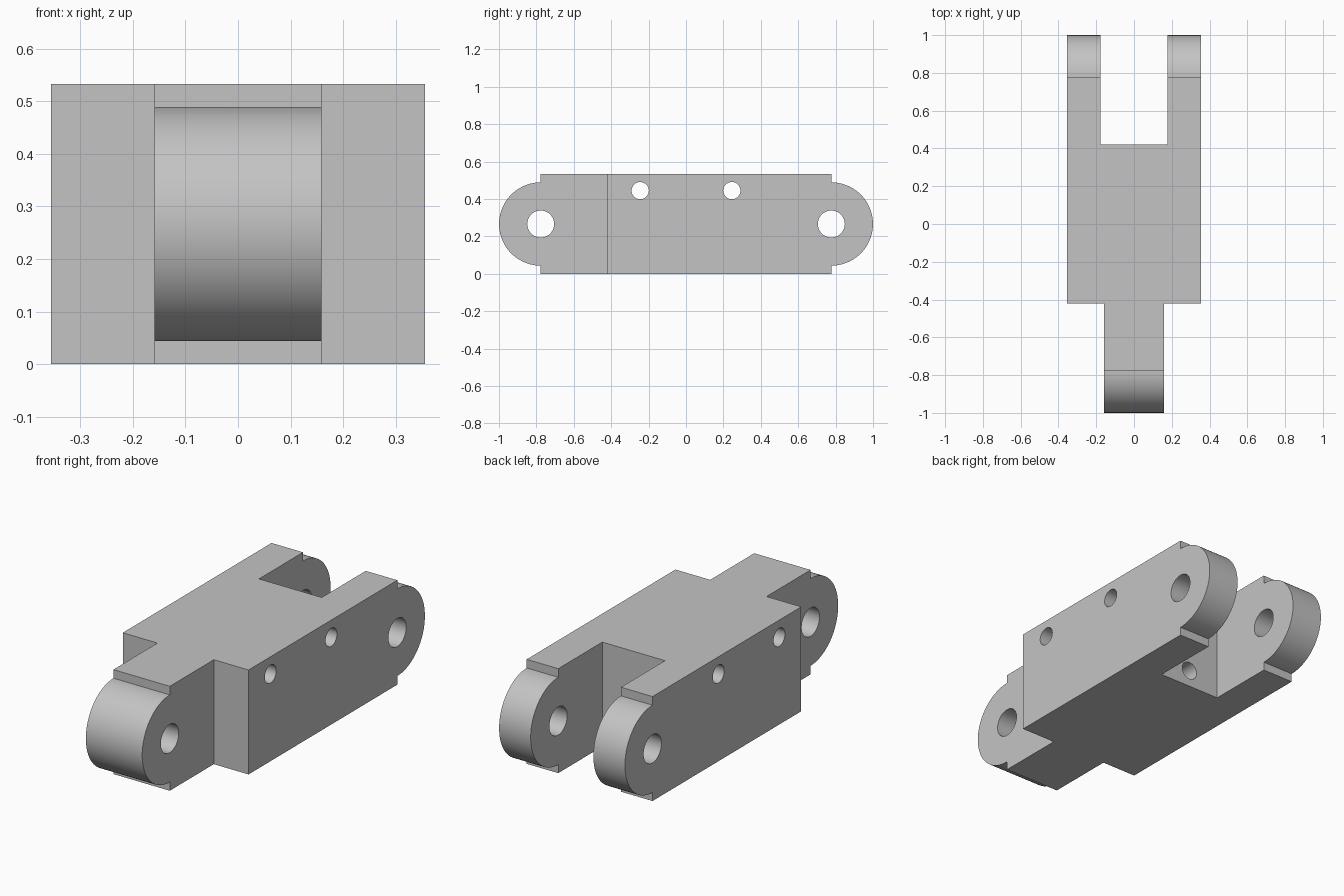
import bpy
import bmesh
from math import sin, cos, pi, radians
from mathutils import Matrix, Vector

cube = bpy.data.objects.get("Cube")
if cube:
    bpy.data.objects.remove(cube, do_unlink=True)

HALF_W, HEIGHT = 0.355, 0.533
MID_Z = HEIGHT / 2
PIVOT_Y, END_R = 0.777, 0.2225
SHOULDER = 0.422          # where the fork slot and the tongue begin
TONGUE, SLOT = 0.159, 0.177

grey = bpy.data.materials.new("plain grey")
grey.use_nodes = True
colour = (0.55, 0.55, 0.55, 1)
grey.diffuse_color = colour
grey.node_tree.nodes["Principled BSDF"].inputs["Base Color"].default_value = colour


def make_object(name, bm):
    bmesh.ops.recalc_face_normals(bm, faces=bm.faces)
    mesh = bpy.data.meshes.new(name)
    bm.to_mesh(mesh)
    bm.free()
    mesh.materials.append(grey)
    obj = bpy.data.objects.new(name, mesh)
    bpy.context.collection.objects.link(obj)
    return obj


def box(name, low, high):
    low, high = Vector(low), Vector(high)
    bm = bmesh.new()
    bmesh.ops.create_cube(bm, size=1)
    bmesh.ops.scale(bm, vec=high - low, verts=bm.verts)
    bmesh.ops.translate(bm, vec=(low + high) / 2, verts=bm.verts)
    return make_object(name, bm)


def rod(name, centre, radius, length, axis):
    bm = bmesh.new()
    turn = Matrix.Rotation(pi / 2, 4, "Y" if axis == "X" else "X")
    bmesh.ops.create_cone(bm, cap_ends=True, segments=48, radius1=radius,
                          radius2=radius, depth=length,
                          matrix=Matrix.Translation(centre) @ turn)
    return make_object(name, bm)


# Side outline: a bar with a stepped, rounded nose at each end
outline = []
for side in (1, -1):
    outline.append((side * PIVOT_Y, MID_Z - side * MID_Z))
    for i in range(49):
        a = pi * i / 48 - pi / 2
        outline.append((side * (PIVOT_Y + END_R * cos(a)),
                        MID_Z + side * END_R * sin(a)))
    outline.append((side * PIVOT_Y, MID_Z + side * MID_Z))

bm = bmesh.new()
face = bm.faces.new([bm.verts.new((-HALF_W, y, z)) for y, z in outline])
extruded = bmesh.ops.extrude_face_region(bm, geom=[face])["geom"]
bmesh.ops.translate(bm, vec=(2 * HALF_W, 0, 0),
                    verts=[v for v in extruded if isinstance(v, bmesh.types.BMVert)])
link = make_object("link_body", bm)

# Fork slot at the back, and the cheeks cut away beside the front tongue
cutters = [box("slot_cutter", (-SLOT, SHOULDER, -1), (SLOT, 2, 1))]
for side in (-1, 1):
    inner, outer = sorted((side * TONGUE, side))
    cutters.append(box("cheek_cutter", (inner, -2, -1), (outer, -SHOULDER, 1)))
    # Pivot holes and the smaller cross holes near the top
    cutters.append(rod("pivot_hole_cutter", (0, side * PIVOT_Y, MID_Z), 0.072, 2, "X"))
    cutters.append(rod("cross_hole_cutter", (0, side * 0.245, 0.445), 0.046, 2, "X"))
# Blind hole low in the end wall of the slot
cutters.append(rod("blind_hole_cutter", (0, SHOULDER, 0.088), 0.046, 0.8, "Y"))

for cutter in cutters:
    cutter.hide_render = True
    mod = link.modifiers.new(cutter.name, "BOOLEAN")
    mod.operation = "DIFFERENCE"
    mod.solver = "EXACT"
    mod.object = cutter

# Bake the cuts and remove the helpers
bpy.context.view_layer.update()
graph = bpy.context.evaluated_depsgraph_get()
baked = bpy.data.meshes.new_from_object(link.evaluated_get(graph))
link.modifiers.clear()
link.data = baked
baked.materials.clear()
baked.materials.append(grey)
baked.polygons.foreach_set("material_index", [0] * len(baked.polygons))
for cutter in cutters:
    bpy.data.objects.remove(cutter, do_unlink=True)

for obj in bpy.context.selected_objects:
    obj.select_set(False)
link.select_set(True)
bpy.context.view_layer.objects.active = link
bpy.ops.object.shade_smooth_by_angle(angle=radians(30))
